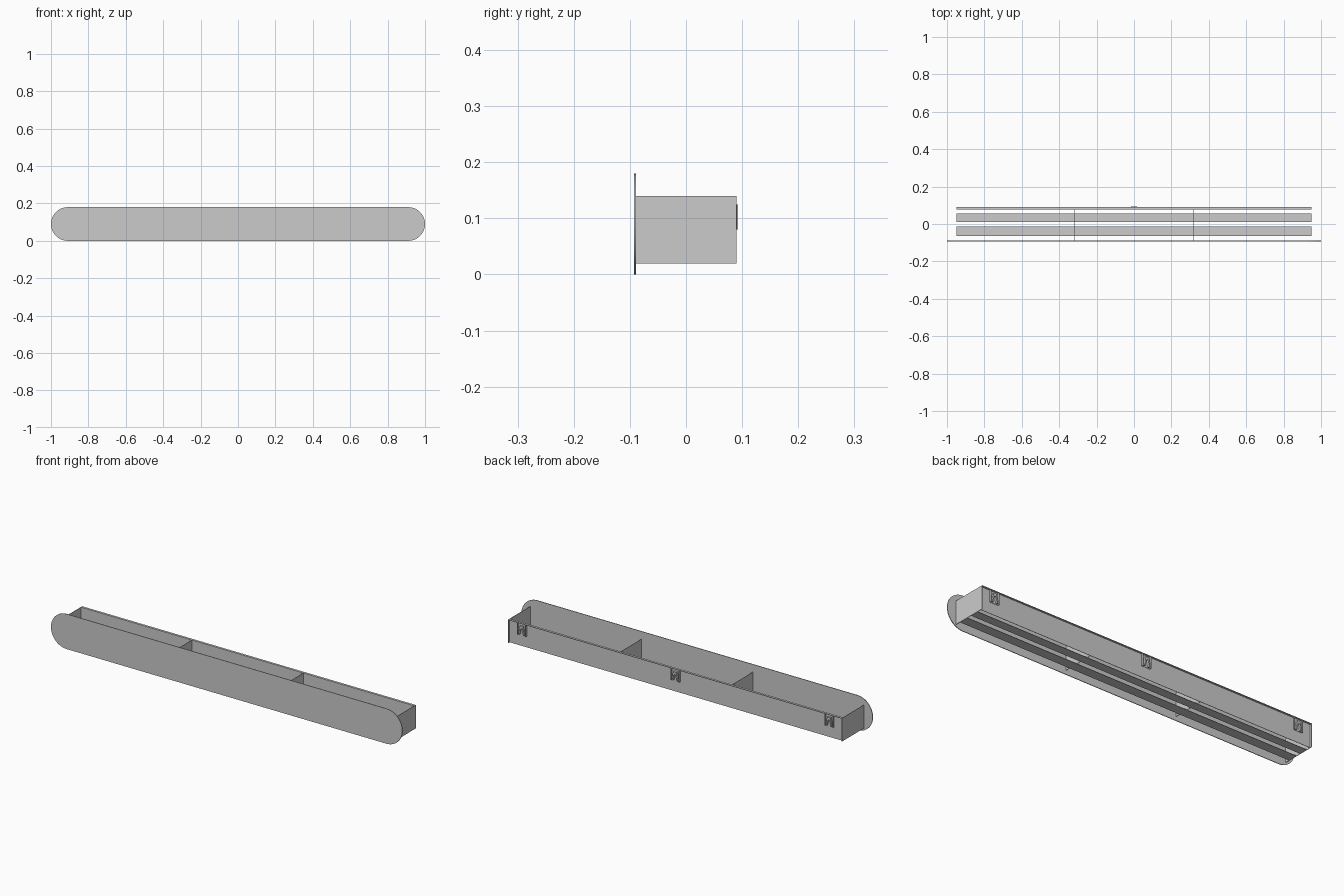
import bpy, bmesh, math

if "Cube" in bpy.data.objects:
    bpy.data.objects.remove(bpy.data.objects["Cube"])


def plate(name, pts, y0, y1):
    """Extrude an x-z outline along y."""
    bm = bmesh.new()
    face = bm.faces.new([bm.verts.new((x, y0, z)) for x, z in pts])
    ext = bmesh.ops.extrude_face_region(bm, geom=[face], use_keep_orig=True)
    for v in ext["geom"]:
        if isinstance(v, bmesh.types.BMVert):
            v.co.y = y1
    bmesh.ops.recalc_face_normals(bm, faces=bm.faces)
    mesh = bpy.data.meshes.new(name)
    bm.to_mesh(mesh)
    bm.free()
    obj = bpy.data.objects.new(name, mesh)
    bpy.context.collection.objects.link(obj)
    return obj


def box(name, x0, x1, y0, y1, z0, z1):
    return plate(name, [(x0, z0), (x1, z0), (x1, z1), (x0, z1)], y0, y1)


# Front panel with fully rounded ends
R, N = 0.09, 24
outline = []
for side in (1, -1):
    for i in range(N + 1):
        a = -math.pi / 2 + math.pi * i / N
        outline.append((side * (1 - R + R * math.cos(a)), R + side * R * math.sin(a)))
front = plate("front_panel", outline, -0.093, -0.0895)
bpy.context.view_layer.objects.active = front
front.select_set(True)
bpy.ops.object.shade_smooth_by_angle(angle=math.radians(30))

# Tray: recessed back wall with a top flange
W, Y0, Y1, Z0, Z1, T = 0.95, -0.0895, 0.09, 0.02, 0.14, 0.002
box("back_wall", -W + T, W - T, 0.078, 0.08, Z0, Z1 - T)
box("back_top_flange", -W + T, W - T, 0.078, Y1, Z1 - T, Z1)

# End walls and inner dividers
for side, label in ((-1, "left"), (1, "right")):
    c = side * (W - T / 2)
    box(label + "_end_wall", c - T / 2, c + T / 2, Y0, Y1, Z0, Z1)
    c = side * 0.317
    box(label + "_divider", c - T / 2, c + T / 2, Y0, 0.078, Z0, Z1)

# Floor slats
for label, a, b in (("front", -0.065, -0.014), ("rear", 0.011, 0.057)):
    box(label + "_floor_slat", -W + T, W - T, a, b, Z0, Z0 + T)

# Hanging clips: channel with side rails and an arched tongue
for label, cx, depth in (("left", -0.875, 0.0905), ("middle", 0, 0.093), ("right", 0.875, 0.0905)):
    box(label + "_clip_base", cx - 0.023, cx + 0.023, 0.08, 0.0815, 0.077, 0.137)
    for s in (-1, 1):
        box(label + "_clip_rail", cx + s * 0.023 - 0.0015, cx + s * 0.023 + 0.0015,
            0.08, 0.09, 0.077, 0.137)
    arch = [(-0.017, 0.08), (-0.01, 0.08), (-0.004, 0.112), (0.004, 0.112),
            (0.01, 0.08), (0.017, 0.08), (0.009, 0.125), (-0.009, 0.125)]
    plate(label + "_clip_tongue", [(cx + x, z) for x, z in arch], 0.0815, depth)
